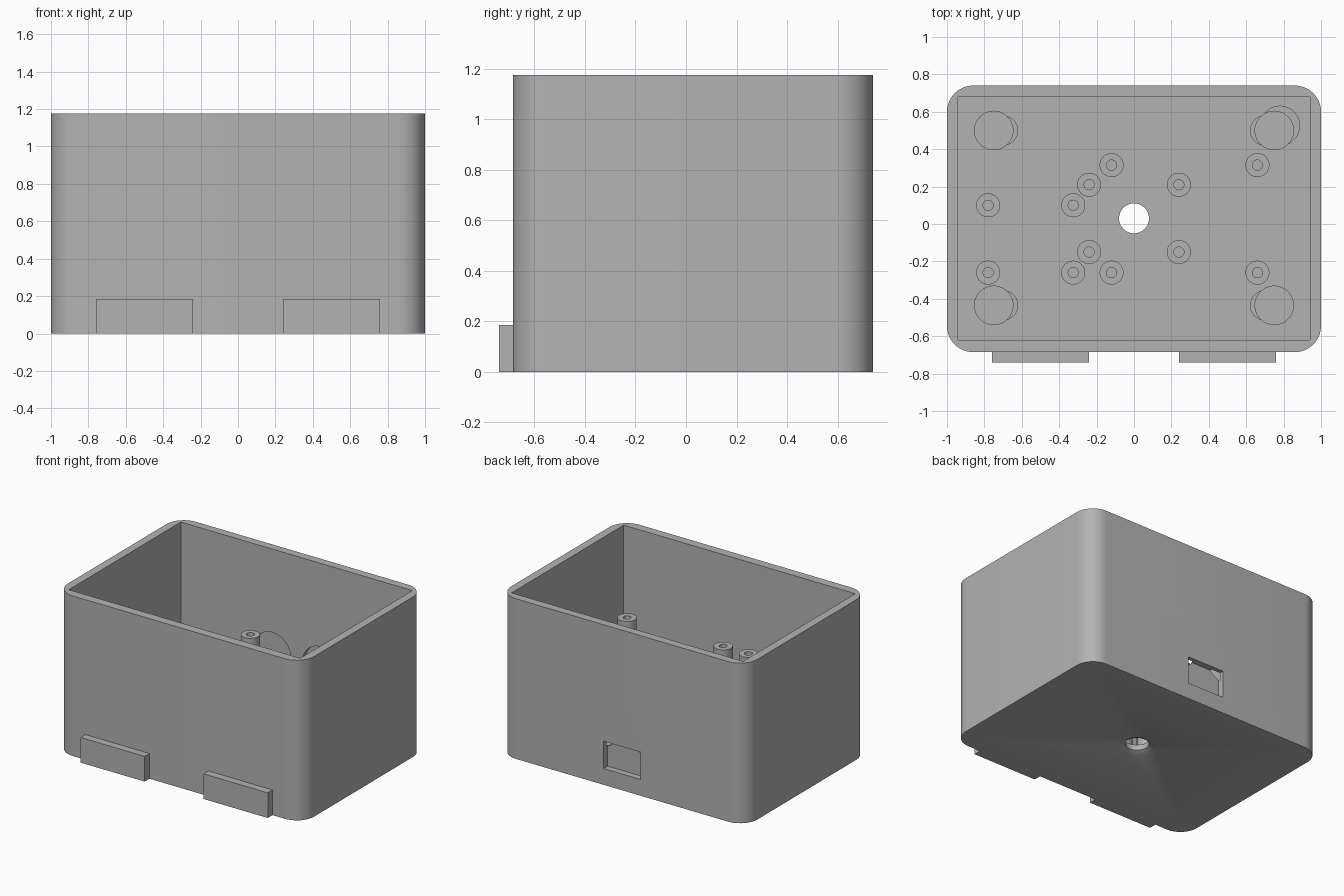
import bpy
import math
from mathutils import Matrix

cube = bpy.data.objects.get("Cube")
if cube:
    bpy.data.objects.remove(cube, do_unlink=True)

grey = bpy.data.materials.new("plain grey")
grey.use_nodes = True
GREY = (0.45, 0.45, 0.45, 1)
grey.diffuse_color = GREY
grey.node_tree.nodes["Principled BSDF"].inputs["Base Color"].default_value = GREY


def finish(obj, name):
    obj.name = name
    obj.data.materials.append(grey)
    return obj


def block(name, x, y, z):
    """Box from (low, high) ranges."""
    bpy.ops.mesh.primitive_cube_add(size=1)
    obj = bpy.context.object
    size = Matrix.Diagonal((x[1] - x[0], y[1] - y[0], z[1] - z[0], 1))
    obj.data.transform(Matrix.Translation((sum(x) / 2, sum(y) / 2, sum(z) / 2)) @ size)
    return finish(obj, name)


def cylinder(name, x, y, z, r, r_top=None, along_y=False):
    """Cylinder or cone; z is the (low, high) range, or the y range when along_y."""
    bpy.ops.mesh.primitive_cone_add(vertices=48, radius1=r, radius2=r if r_top is None else r_top,
                                    depth=z[1] - z[0])
    obj = bpy.context.object
    mid = sum(z) / 2
    if along_y:
        turn = Matrix.Rotation(math.pi / 2, 4, "X")
        obj.data.transform(Matrix.Translation((x, mid, y)) @ turn)
    else:
        obj.data.transform(Matrix.Translation((x, y, mid)))
    return finish(obj, name)


def apply_modifier(obj, mod):
    bpy.context.view_layer.objects.active = obj
    bpy.ops.object.modifier_apply(modifier=mod.name)


def cut(obj, cutter):
    cutter.hide_render = True
    mod = obj.modifiers.new("cut", "BOOLEAN")
    mod.operation, mod.solver, mod.object = "DIFFERENCE", "EXACT", cutter
    apply_modifier(obj, mod)
    bpy.data.objects.remove(cutter, do_unlink=True)


def smooth(obj):
    bpy.ops.object.select_all(action="DESELECT")
    obj.select_set(True)
    bpy.context.view_layer.objects.active = obj
    bpy.ops.object.shade_smooth_by_angle(angle=math.radians(30))


HEIGHT, FLOOR = 1.175, 0.06
FRONT, BACK = -0.685, 0.74

# Open box with rounded vertical corners
box = block("box_shell", (-1, 1), (FRONT, BACK), (0, HEIGHT))
weights = box.data.attributes.new("bevel_weight_edge", "FLOAT", "EDGE")
for edge in box.data.edges:
    a, b = (box.data.vertices[i].co for i in edge.vertices)
    weights.data[edge.index].value = float(abs(a.z - b.z) > 0.5)
bevel = box.modifiers.new("corners", "BEVEL")
bevel.limit_method, bevel.width, bevel.segments = "WEIGHT", 0.14, 12
apply_modifier(box, bevel)
cut(box, block("cavity", (-0.94, 0.94), (-0.62, 0.68), (FLOOR, 2)))

# Centre hole with a countersink underneath
cut(box, cylinder("hole", 0, 0.03, (-0.1, 0.2), 0.08))
cut(box, cylinder("countersink", 0, 0.03, (-0.02, 0.02), 0.16, 0.08))

# Rear rectangular recess, and round pockets inside the rear wall
cut(box, block("recess", (-0.15, 0.15), (BACK - 0.045, 0.9), (0.12, 0.32)))
for side in (-1, 1):
    cut(box, cylinder("wall_pocket", side * 0.197, 0.413, (0.6, 0.71), 0.15, along_y=True))

# Round pockets in the floor corners, each with a shallower one beside it
for side in (-1, 1):
    for y in (0.5, -0.435):
        cut(box, cylinder("side_pocket", side * 0.70, y, (FLOOR - 0.015, 0.2), 0.078))
        if side > 0 and y > 0:
            cut(box, cylinder("extra_pocket", 0.78, 0.525, (FLOOR - 0.02, 0.2), 0.105))
        cut(box, cylinder("floor_pocket", side * 0.75, y, (FLOOR - 0.03, 0.2), 0.103))
smooth(box)

# Two tabs on the front
for side, label in ((-1, "right"), (1, "left")):
    block("front_tab_" + label, sorted((side * 0.24, side * 0.76)), (-0.74, FRONT + 0.01), (0, 0.185))

# Hollow standoffs: three rectangular groups of (x pair, y pair, top)
groups = {
    "large_board": ((-0.12, 0.66), (-0.26, 0.315), 0.71),
    "small_board": ((-0.78, -0.325), (-0.26, 0.10), 0.71),
    "centre": ((-0.24, 0.24), (-0.15, 0.21), 0.35),
}
for group, (xs, ys, top) in groups.items():
    for x in xs:
        for y in ys:
            post = cylinder(group + "_standoff", x, y, (FLOOR - 0.01, top), 0.064)
            cut(post, cylinder("bore", x, y, (top - 0.2, top + 0.1), 0.027))
            smooth(post)
